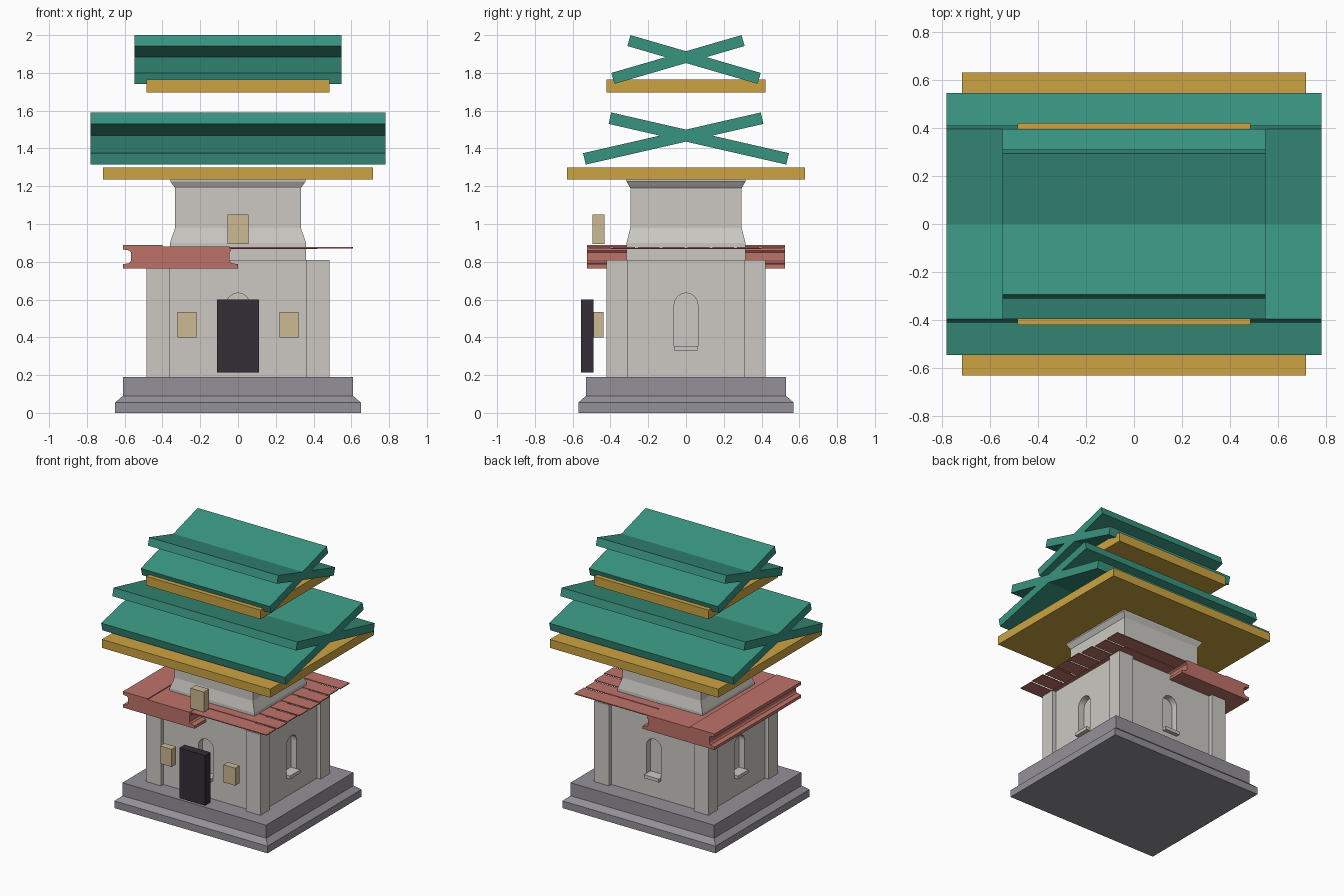
import bpy, bmesh, math, random
from mathutils import Matrix

random.seed(4)
start = bpy.data.objects.get("Cube")
if start:
    bpy.data.objects.remove(start, do_unlink=True)


def material(name, *rgb):
    lin = [((c / 255 + 0.055) / 1.055) ** 2.4 for c in rgb] + [1]
    m = bpy.data.materials.new(name)
    m.use_nodes = True
    m.diffuse_color = lin
    m.node_tree.nodes["Principled BSDF"].inputs["Base Color"].default_value = lin
    return m


GREEN = material("jade_green", 57, 148, 128)
GOLD = material("gold", 204, 164, 66)
STONE = material("pale_stone", 204, 201, 195)
PLINTH = material("grey_violet", 148, 144, 152)
CLAY = material("red_clay", 190, 114, 105)
DARK = material("dark_wood", 53, 45, 55)
LAMP = material("tan_lamp", 203, 186, 147)


def finish(name, bm, mat):
    bmesh.ops.recalc_face_normals(bm, faces=bm.faces)
    mesh = bpy.data.meshes.new(name)
    bm.to_mesh(mesh)
    bm.free()
    ob = bpy.data.objects.new(name, mesh)
    bpy.context.collection.objects.link(ob)
    mesh.materials.append(mat)
    return ob


def box(name, mat, xs, ys, zs):
    bm = bmesh.new()
    bmesh.ops.create_cube(bm, size=1)
    for v in bm.verts:
        for i, (a, b) in enumerate((xs, ys, zs)):
            v.co[i] = a if v.co[i] < 0 else b
    return finish(name, bm, mat)


def stack(name, mat, levels):
    """Rectangular tower through (z, half width, half depth) levels."""
    bm = bmesh.new()
    rings = [[bm.verts.new((sx * w, sy * d, z)) for sx, sy in
              ((-1, -1), (1, -1), (1, 1), (-1, 1))] for z, w, d in levels]
    for a, b in zip(rings, rings[1:]):
        for i in range(4):
            j = (i + 1) % 4
            bm.faces.new((a[i], a[j], b[j], b[i]))
    bm.faces.new(rings[0])
    bm.faces.new(rings[-1])
    return finish(name, bm, mat)


def extrude_y(name, mat, outline, y0, y1):
    """Extrude an (x, z) outline from y0 to y1."""
    bm = bmesh.new()
    face = bm.faces.new([bm.verts.new((x, y0, z)) for x, z in outline])
    new = bmesh.ops.extrude_face_region(bm, geom=[face])["geom"]
    bmesh.ops.translate(bm, vec=(0, y1 - y0, 0),
                        verts=[g for g in new if isinstance(g, bmesh.types.BMVert)])
    return finish(name, bm, mat)


# Stepped plinth
stack("plinth", PLINTH, [(0, .65, .57), (.055, .65, .57), (.09, .61, .53), (.19, .61, .53)])

# Lower walls, with an arched niche and sill on each side
WX, WY = .455, .39
walls = box("lower_walls", STONE, (-WX, WX), (-WY, WY), (.19, .81))
R = .0625
arch = [(-R, .33), (R, .33)] + [
    (R * math.cos(math.pi * i / 12), .572 + R * math.sin(math.pi * i / 12)) for i in range(13)]
for i, (side, dist) in enumerate((("front", WY), ("left", WX), ("back", WY), ("right", WX))):
    turn = Matrix.Rotation(i * math.pi / 2, 4, 'Z')
    cutter = extrude_y("niche_cutter", STONE, arch, -dist - .05, -dist + .05)
    cutter.data.transform(turn)
    cutter.hide_render = True
    cut = walls.modifiers.new("niche", 'BOOLEAN')
    cut.object, cut.operation, cut.solver = cutter, 'DIFFERENCE', 'EXACT'
    bpy.context.view_layer.objects.active = walls
    bpy.ops.object.modifier_apply(modifier=cut.name)
    bpy.data.objects.remove(cutter, do_unlink=True)
    sill = box(side + "_sill", STONE, (-R, R), (-dist - .03, -dist + .052), (.33, .355))
    sill.data.transform(turn)

# Corner pillars
for sx in (-1, 1):
    for sy in (-1, 1):
        box("corner_pillar", STONE, sorted((sx * .36, sx * .485)),
            sorted((sy * .31, sy * .42)), (.19, .81))

# Upper tower with flared foot and head
stack("upper_tower", STONE, [(.80, .36, .315), (.90, .36, .315), (.98, .333, .295),
                             (1.19, .333, .295), (1.225, .358, .315), (1.24, .358, .315)])

# Moulded eave on one half
extrude_y("moulded_eave", CLAY, [
    (-.61, .882), (-.61, .865), (-.575, .86), (-.567, .85), (-.567, .805), (-.575, .793),
    (-.61, .787), (-.61, .765), (0, .765), (0, .787), (-.035, .793), (-.045, .805),
    (-.045, .85), (-.037, .86), (-.045, .88)], -.525, .525)
box("eave_plate", CLAY, (-.61, -.40), (-.525, .525), (.88, .888))

# Thin separated tile strips on the other half
COUNT = 8
PITCH = 1.05 / COUNT
for i in range(COUNT):
    y = -.525 + i * PITCH
    box("tile_strip", CLAY, (-.06, .61 - random.uniform(0, .03)),
        (y + .008, y + PITCH - .008), (.87, .877))
box("tile_backing", CLAY, (-.05, .42), (-.40, .40), (.868, .873))

# Two roof tiers: gold slab below a pair of crossing green slabs
for tier, gw, gd, g0, g1, width, length, thick, angle, cy, cz in (
        ("lower", .715, .63, 1.235, 1.30, .78, .965, .062, 12.9, .0675, 1.4525),
        ("upper", .485, .42, 1.695, 1.765, .548, .718, .06, 16.2, .0425, 1.871)):
    box(tier + "_gold_slab", GOLD, (-gw, gw), (-gd, gd), (g0, g1))
    for s, side in ((-1, "front"), (1, "back")):
        slab = box(tier + "_" + side + "_roof", GREEN, (-width, width),
                   (-length / 2, length / 2), (-thick / 2, thick / 2))
        slab.data.transform(Matrix.Translation((0, s * cy, cz)) @
                            Matrix.Rotation(-s * math.radians(angle), 4, 'X'))

# Door and lamps
box("door", DARK, (-.11, .11), (-.555, -.49), (.215, .60))
for s in (-1, 1):
    box("side_lamp", LAMP, (s * .27 - .05, s * .27 + .05), (-.49, -.437), (.40, .535))
box("upper_lamp", LAMP, (-.056, .056), (-.495, -.432), (.895, 1.05))
